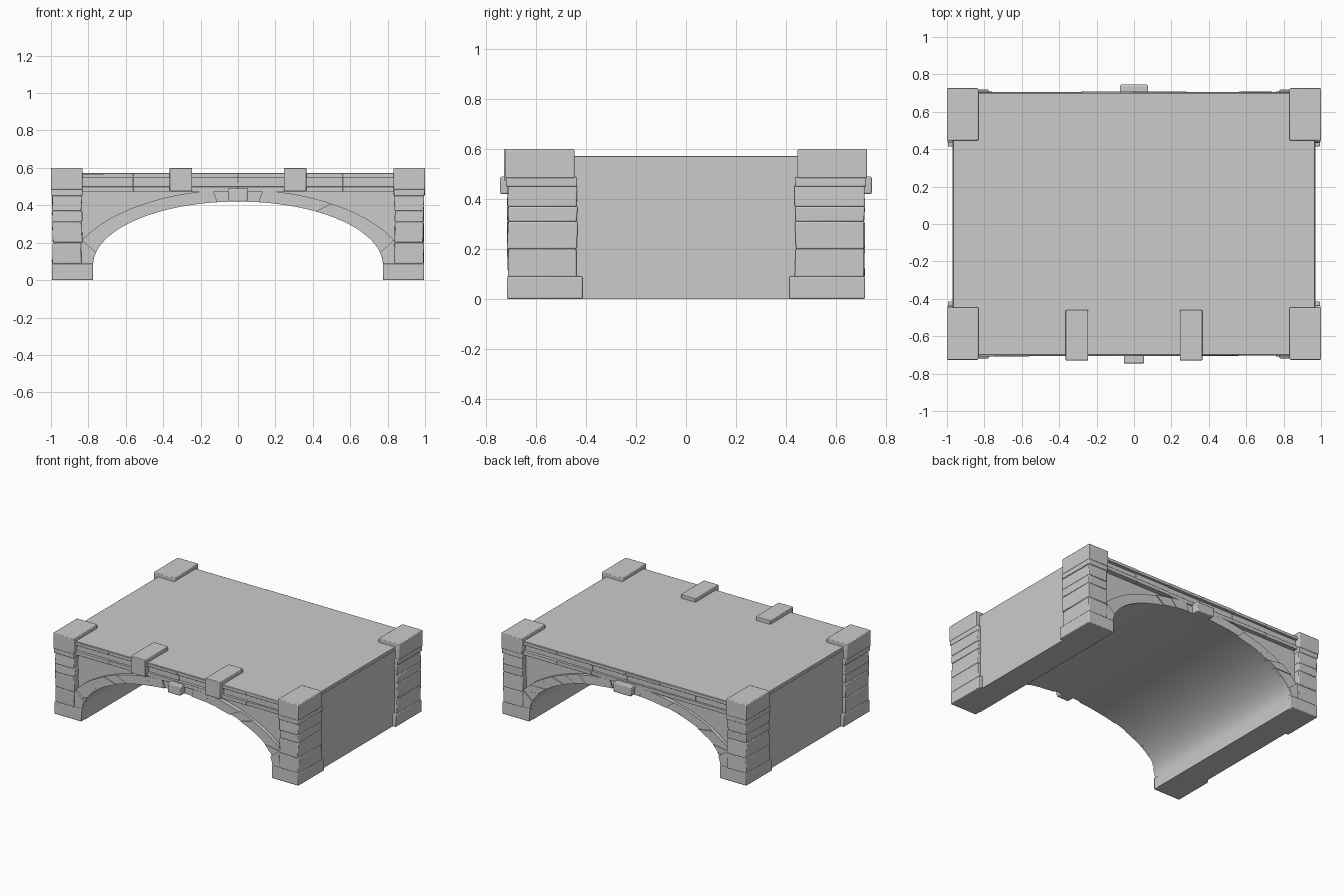
import bpy
import bmesh
import math
import random

random.seed(4)
old = bpy.data.objects.get("Cube")
if old:
    bpy.data.objects.remove(old, do_unlink=True)

stone = bpy.data.materials.new("grey_stone")
stone.use_nodes = True
stone.diffuse_color = (0.6, 0.6, 0.6, 1)
stone.node_tree.nodes["Principled BSDF"].inputs["Base Color"].default_value = (0.6, 0.6, 0.6, 1)
stone.node_tree.nodes["Principled BSDF"].inputs["Roughness"].default_value = 0.9


def prism(name, profile, y0, y1, bevel=0.0, jitter=0.0):
    """Extrude an x-z profile along y, optionally roughened and bevelled."""
    bm = bmesh.new()
    verts = [bm.verts.new((x, y0, z)) for x, z in profile]
    face = bm.faces.new(verts)
    moved = bmesh.ops.extrude_face_region(bm, geom=[face])["geom"]
    for v in moved:
        if isinstance(v, bmesh.types.BMVert):
            v.co.y = y1
    bmesh.ops.recalc_face_normals(bm, faces=bm.faces[:])
    for v in bm.verts:
        v.co.x += random.uniform(-jitter, jitter)
        v.co.y += random.uniform(-jitter, jitter)
    mesh = bpy.data.meshes.new(name)
    bm.to_mesh(mesh)
    bm.free()
    mesh.materials.append(stone)
    obj = bpy.data.objects.new(name, mesh)
    bpy.context.collection.objects.link(obj)
    if bevel:
        mod = obj.modifiers.new("worn_edges", "BEVEL")
        mod.width = bevel
        mod.segments = 2
    bpy.ops.object.select_all(action="DESELECT")
    obj.select_set(True)
    bpy.context.view_layer.objects.active = obj
    bpy.ops.object.shade_smooth_by_angle(angle=math.radians(35))
    return obj


def block(name, x0, x1, y0, y1, z0, z1, bevel=0.004, jitter=0.0):
    return prism(name, [(x0, z0), (x1, z0), (x1, z1), (x0, z1)], y0, y1, bevel, jitter)


def inner(t):
    return 0.775 * math.cos(t), 0.08 + 0.34 * math.sin(t)


def outer(t):
    return 0.93 * math.cos(t), 0.485 * math.sin(t)


# Bridge body with the tunnel arch
STEPS = 48
arch = [inner(math.pi * i / STEPS) for i in range(STEPS + 1)]
prism("bridge_body", [(-0.97, 0), (-0.97, 0.55), (0.97, 0.55), (0.97, 0), (0.775, 0)]
      + arch + [(-0.775, 0)], -0.67, 0.67)

# Road deck
block("road_deck", -0.967, 0.967, -0.7, 0.7, 0.548, 0.572, 0.002)

for sy, side in ((-1, "front"), (1, "back")):
    # Arch ring of wedge stones
    COUNT = 22
    for i in range(COUNT):
        a, b = math.pi * i / COUNT, math.pi * (i + 1) / COUNT
        ts = [a + (b - a) * k / 3 for k in range(4)]
        prism(f"{side}_arch_stone", [inner(t) for t in ts] + [outer(t) for t in reversed(ts)],
              sy * 0.66, sy * (0.695 + random.uniform(-0.006, 0.006)))

    # Keystone, wider on the back
    w = 0.05 if sy < 0 else 0.07
    prism(f"{side}_keystone", [(-w, 0.42), (w, 0.42), (w + 0.005, 0.49), (-w - 0.005, 0.49)],
          sy * 0.66, sy * 0.745, 0.006)

    # Parapet courses: ledge, recessed band and lip, in rough lengths
    for name, depth, z0, z1 in (("ledge", 0.703, 0.473, 0.5),
                                ("band", 0.685, 0.498, 0.55),
                                ("lip", 0.705, 0.546, 0.568)):
        for i in range(6):
            x = -0.84 + 0.28 * i
            ys = sorted((sy * 0.65, sy * (depth + random.uniform(-0.004, 0.004))))
            block(f"{side}_{name}_stone", x, x + 0.28, *ys, z0, z1, 0.002, 0.001)

    # Corner pillars built from stacked courses
    for sx in (-1, 1):
        hand = "left" if sx > 0 else "right"

        def corner(name, xi, xo, yi, yo, z0, z1, jitter):
            block(f"{side}_{hand}_{name}", *sorted((sx * xi, sx * xo)),
                  *sorted((sy * yi, sy * yo)), z0, z1, 0.005, jitter)

        corner("pillar_base", 0.776, 0.995, 0.415, 0.718, 0, 0.09, 0.0)
        levels = (0.088, 0.2, 0.31, 0.37, 0.455)
        for z0, z1 in zip(levels, levels[1:]):
            corner("pillar_course", 0.835, 0.992, 0.438, 0.715, z0, z1, 0.004)
        corner("cap_band", 0.832, 0.998, 0.437, 0.722, 0.45, 0.488, 0.001)
        corner("pillar_cap", 0.832, 1.0, 0.447, 0.726, 0.484, 0.6, 0.0)

        # Foot stone joining the arch ring to the pillar
        prism(f"{side}_{hand}_arch_foot",
              [(sx * 0.776, 0.085), (sx * 0.772, 0.115), (sx * 0.76, 0.15),
               (sx * 0.835, 0.215), (sx * 0.9, 0.215), (sx * 0.9, 0.085)],
              sy * 0.66, sy * 0.708)

# Intermediate parapet posts on the front
for sx in (-1, 1):
    x = sx * 0.305
    block("left_parapet_post" if sx > 0 else "right_parapet_post",
          x - 0.06, x + 0.06, -0.73, -0.46, 0.475, 0.6, 0.004)
